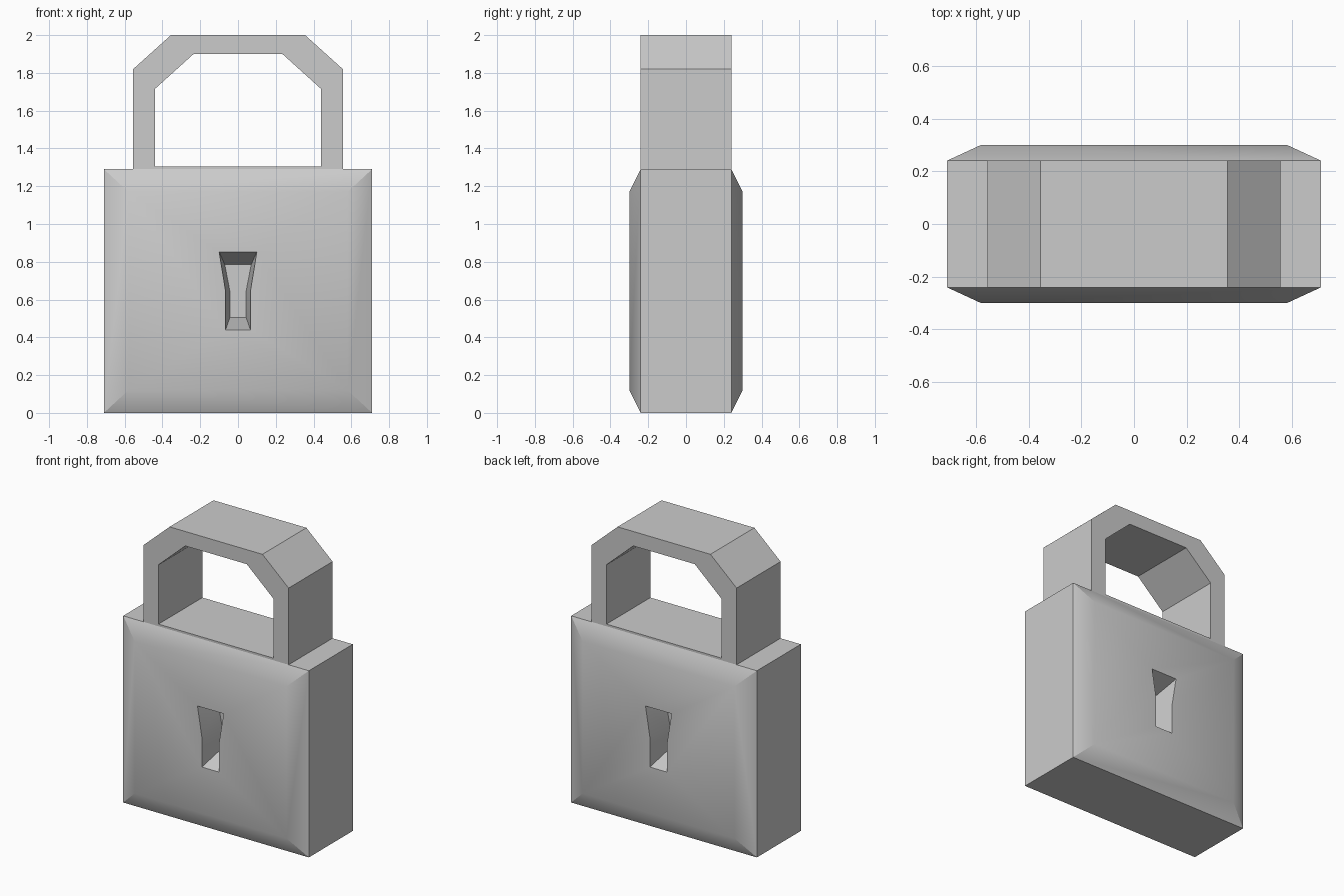
import bpy, bmesh

if "Cube" in bpy.data.objects:
    bpy.data.objects.remove(bpy.data.objects["Cube"])

HALF = 0.24      # half depth of the rim and shackle
FACE = 0.30      # half depth of the raised faces
TOP = 1.29       # height of the body


def loop(bm, pts, y):
    return [bm.verts.new((x, y, z)) for x, z in pts]


def bridge(bm, a, b, closed=True):
    n = len(a)
    for i in range(n if closed else n - 1):
        j = (i + 1) % n
        bm.faces.new((a[i], a[j], b[j], b[i]))


def finish(bm, name):
    bmesh.ops.recalc_face_normals(bm, faces=bm.faces[:])
    me = bpy.data.meshes.new(name)
    bm.to_mesh(me)
    bm.free()
    ob = bpy.data.objects.new(name, me)
    bpy.context.collection.objects.link(ob)
    bpy.ops.object.select_all(action='DESELECT')
    ob.select_set(True)
    bpy.context.view_layer.objects.active = ob
    bpy.ops.object.shade_smooth_by_angle(angle=0.56)
    return ob


def symmetric(half):
    """Left half of a profile followed by its mirrored right half."""
    return half + [(-x, z) for x, z in reversed(half)]


# Lock body: rim, chamfered raised faces and a keyhole recess on both sides
bm = bmesh.new()
rims = []
for s in (-1, 1):
    rim = loop(bm, symmetric([(-0.71, 0), (-0.71, TOP), (-0.555, TOP)]), s * HALF)
    face = loop(bm, symmetric([(-0.58, 0.12), (-0.58, 1.17)]), s * FACE)
    hole = loop(bm, symmetric([(-0.066, 0.44), (-0.066, 0.645), (-0.10, 0.853)]), s * FACE)
    floor = loop(bm, symmetric([(-0.043, 0.505), (-0.043, 0.645), (-0.07, 0.785)]), s * 0.11)
    bm.faces.new((rim[0], rim[1], face[1], face[0]))
    bm.faces.new(rim[1:5] + [face[2], face[1]])
    bm.faces.new((rim[4], rim[5], face[3], face[2]))
    bm.faces.new((rim[5], rim[0], face[0], face[3]))
    bm.faces.new((face[0], face[1], hole[2], hole[1], hole[0]))
    bm.faces.new((face[1], face[2], hole[3], hole[2]))
    bm.faces.new((face[2], face[3], hole[5], hole[4], hole[3]))
    bm.faces.new((face[3], face[0], hole[0], hole[5]))
    bridge(bm, hole, floor)
    bm.faces.new(floor)
    rims.append(rim)
# sides, bottom and shoulders; the top stays open under the shackle
for i in (0, 1, 3, 4, 5):
    j = (i + 1) % 6
    bm.faces.new((rims[0][i], rims[0][j], rims[1][j], rims[1][i]))
finish(bm, "lock_body")

# Shackle: angular arch with a thin sill above the body
bm = bmesh.new()
sides = []
for s in (-1, 1):
    outer = loop(bm, symmetric([(-0.555, TOP), (-0.555, 1.82), (-0.355, 2.0)]), s * HALF)
    inner = loop(bm, symmetric([(-0.44, 1.305), (-0.44, 1.715), (-0.235, 1.90)]), s * HALF)
    bridge(bm, outer, inner)
    sides.append((outer, inner))
bridge(bm, sides[0][0], sides[1][0], closed=False)
bridge(bm, sides[0][1], sides[1][1])
finish(bm, "shackle")
